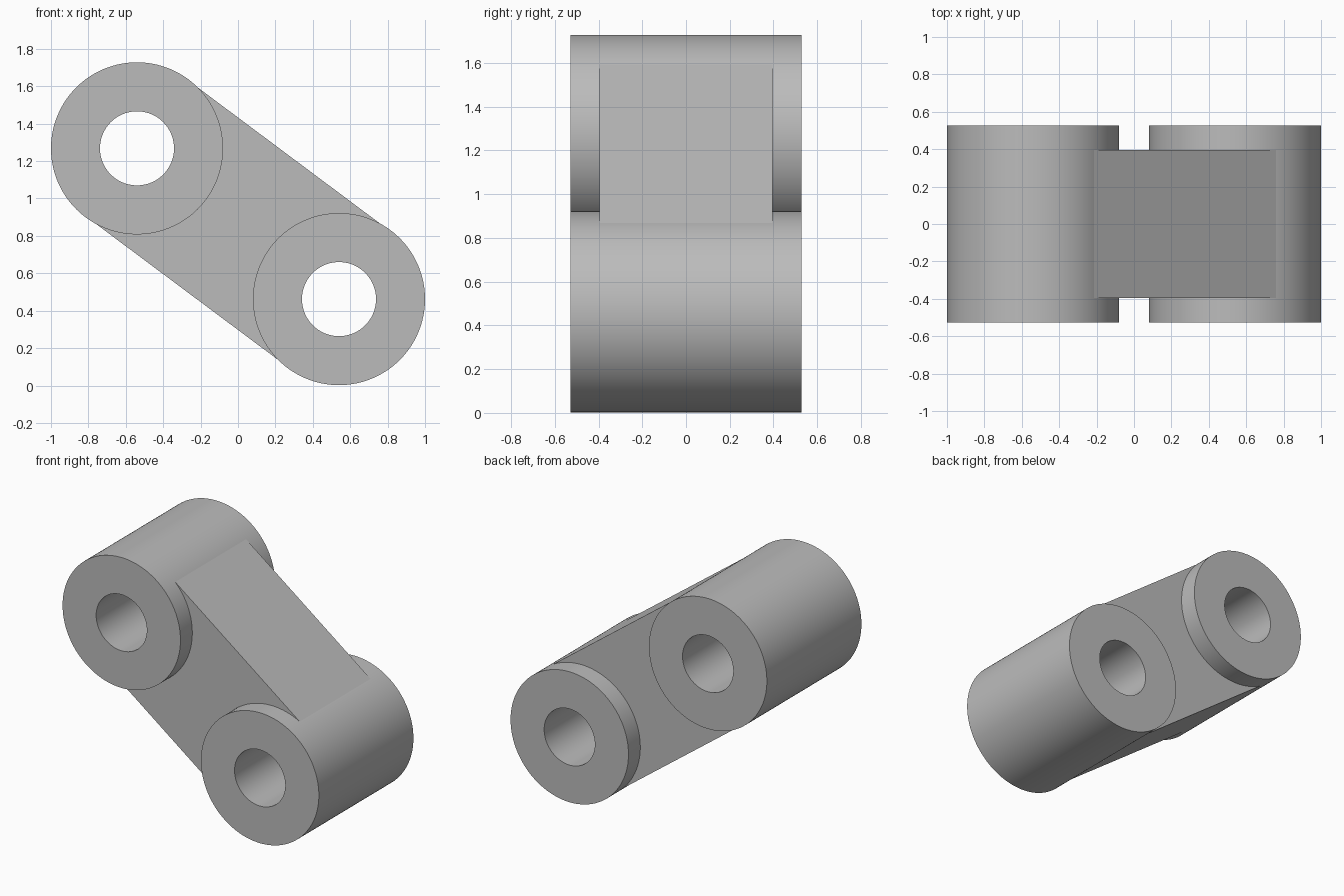
import bpy, bmesh
from math import sin, cos, pi, asin, atan2
from mathutils import Vector

cube = bpy.data.objects.get("Cube")
if cube:
    bpy.data.objects.remove(cube, do_unlink=True)

TOP = Vector((-0.54, 1.268))       # boss centres in x, z
LOW = Vector((0.54, 0.462))
R, BORE = 0.46, 0.198
BOSS_Y, WEB_Y, WEB_HALF = 0.527, 0.395, 0.455
SEG = 128

grey = bpy.data.materials.new("plain grey")
grey.use_nodes = True
colour = (0.5, 0.5, 0.5, 1)
grey.diffuse_color = colour
grey.node_tree.nodes["Principled BSDF"].inputs["Base Color"].default_value = colour


def finish(name, bm):
    bmesh.ops.recalc_face_normals(bm, faces=bm.faces)
    mesh = bpy.data.meshes.new(name)
    bm.to_mesh(mesh)
    bm.free()
    obj = bpy.data.objects.new(name, mesh)
    bpy.context.collection.objects.link(obj)
    mesh.materials.append(grey)
    bpy.ops.object.select_all(action='DESELECT')
    obj.select_set(True)
    bpy.context.view_layer.objects.active = obj
    bpy.ops.object.shade_smooth_by_angle(angle=pi / 6)


def arc(centre, radius, start, end, steps):
    angles = [start + (end - start) * i / steps for i in range(steps + 1)]
    return [centre + radius * Vector((cos(a), sin(a))) for a in angles]


# Bored cylinder: a rectangular wall section swept around the y axis
def boss(name, centre):
    bm = bmesh.new()
    section = [(R, -BOSS_Y), (R, BOSS_Y), (BORE, BOSS_Y), (BORE, -BOSS_Y)]
    rings = [[bm.verts.new((p.x, y, p.y)) for p in arc(centre, r, 0, 2 * pi, SEG)[:-1]]
             for r, y in section]
    for k, ring in enumerate(rings):
        following = rings[(k + 1) % len(rings)]
        for i in range(SEG):
            j = (i + 1) % SEG
            bm.faces.new((ring[i], ring[j], following[j], following[i]))
    finish(name, bm)


boss("upper_boss", TOP)
boss("lower_boss", LOW)

# Connecting web with ends hollowed to fit against the bosses
axis = LOW - TOP
heading = atan2(axis.y, axis.x)
fit = R - 0.001
half = asin(WEB_HALF / fit)
outline = arc(TOP, fit, heading - half, heading + half, 48)
outline += arc(LOW, fit, heading + pi - half, heading + pi + half, 48)

bm = bmesh.new()
face = bm.faces.new([bm.verts.new((p.x, -WEB_Y, p.y)) for p in outline])
side = bmesh.ops.extrude_face_region(bm, geom=[face], use_keep_orig=True)
moved = [v for v in side["geom"] if isinstance(v, bmesh.types.BMVert)]
bmesh.ops.translate(bm, verts=moved, vec=(0, 2 * WEB_Y, 0))
finish("connecting_web", bm)
